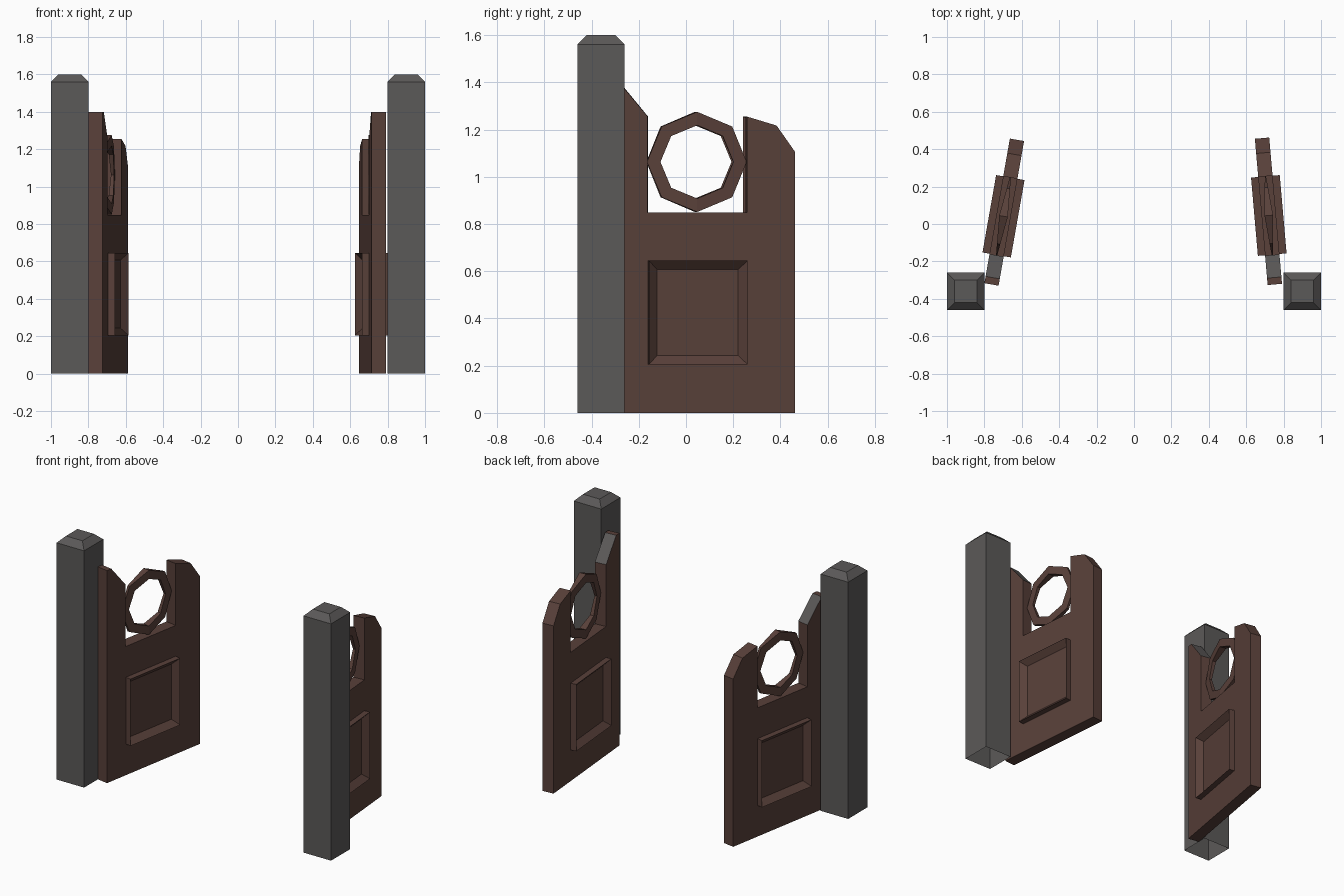
import bpy
import bmesh
from math import cos, sin, pi, radians
from mathutils import Matrix

if "Cube" in bpy.data.objects:
    bpy.data.objects.remove(bpy.data.objects["Cube"], do_unlink=True)


def material(name, rgb):
    mat = bpy.data.materials.new(name)
    mat.use_nodes = True
    mat.diffuse_color = (*rgb, 1)
    mat.node_tree.nodes["Principled BSDF"].inputs["Base Color"].default_value = (*rgb, 1)
    return mat


STONE = material("grey stone", (0.105, 0.1, 0.098))
WOOD = material("dark brown wood", (0.1, 0.052, 0.042))

THICK = 0.077      # door leaf thickness
RING_U, RING_Z = 0.37, 1.063


def finish(bm, name, mats, matrix=Matrix()):
    bmesh.ops.recalc_face_normals(bm, faces=bm.faces)
    mesh = bpy.data.meshes.new(name)
    bm.to_mesh(mesh)
    bm.free()
    for m in mats:
        mesh.materials.append(m)
    obj = bpy.data.objects.new(name, mesh)
    obj.matrix_world = matrix
    bpy.context.collection.objects.link(obj)
    return obj


def loft(bm, loops, closed=False):
    """Join equal vertex loops with quads."""
    rings = [[bm.verts.new(p) for p in loop] for loop in loops]
    pairs = list(zip(rings, rings[1:]))
    if closed:
        pairs.append((rings[-1], rings[0]))
    for a, b in pairs:
        n = len(a)
        for i in range(n):
            j = (i + 1) % n
            bm.faces.new((a[i], a[j], b[j], b[i]))
    return rings


def square(h, z):
    return [(-h, -h, z), (h, -h, z), (h, h, z), (-h, h, z)]


def post(name, x):
    # Square post, chamfered cap, open underneath
    bm = bmesh.new()
    rings = loft(bm, [square(0.1, 0), square(0.1, 1.56), square(0.06, 1.6)])
    bm.faces.new(rings[-1])
    finish(bm, name, [STONE], Matrix.Translation((x, -0.36, 0)))


def door(name, matrix):
    # Leaf outline: hinge edge at y = 0, notch in the top for the ring
    outline = [(0, 0), (0, 1.4), (0.037, 1.4), (0.158, 1.255), (0.158, 0.848),
               (0.58, 0.848), (0.58, 1.255), (0.706, 1.217), (0.785, 1.105), (0.785, 0)]
    bm = bmesh.new()
    rings = loft(bm, [[(x, u, z) for u, z in outline] for x in (-THICK / 2, THICK / 2)])
    for r in rings:
        bm.faces.new(r)
    bm.faces.ensure_lookup_table()
    # Sloping shoulder beside the post is grey
    for f in bm.faces:
        c = f.calc_center_median()
        if len(f.verts) == 4 and 0.05 < c.y < 0.15 and c.z > 1.3:
            f.material_index = 1
    finish(bm, name + "_leaf", [WOOD, STONE], matrix)


def panel(name, matrix):
    # Raised block with a sunken, sloped-in field on both faces
    def rect(x, inset):
        a, b, c, d = 0.16 + inset, 0.58 - inset, 0.205 + inset, 0.645 - inset
        return [(x, a, c), (x, b, c), (x, b, d), (x, a, d)]
    bm = bmesh.new()
    rim, floor = THICK, THICK / 2 + 0.002
    rings = loft(bm, [rect(-floor, 0.038), rect(-rim, 0), rect(rim, 0), rect(floor, 0.038)])
    bm.faces.new(rings[0])
    bm.faces.new(rings[-1])
    finish(bm, name + "_panel", [WOOD], matrix)


def ring(name, matrix):
    # Eight-sided ring, thickest in the middle and thin towards its sides
    outer, inner = 0.212, 0.155

    def half(u):
        return 0.003 + 0.02 * (1 - abs(u) / outer)
    bm = bmesh.new()
    sections = []
    for i in range(8):
        c, s = cos(i * pi / 4), sin(i * pi / 4)
        sections.append([(side * half(r * c), RING_U + r * c, RING_Z + r * s)
                         for r, side in ((outer, -1), (outer, 1), (inner, 1), (inner, -1))])
    loft(bm, sections, closed=True)
    finish(bm, name + "_ring", [WOOD], matrix)


# Each leaf hangs beside its post, swung open by its own angle
for side, post_x, hinge_x, swing in (("right", -0.9, -0.762, -10), ("left", 0.9, 0.753, 5)):
    post(side + "_post", post_x)
    place = Matrix.Translation((hinge_x, -0.323, 0)) @ Matrix.Rotation(radians(swing), 4, "Z")
    for build in (door, panel, ring):
        build(side + "_door", place)
